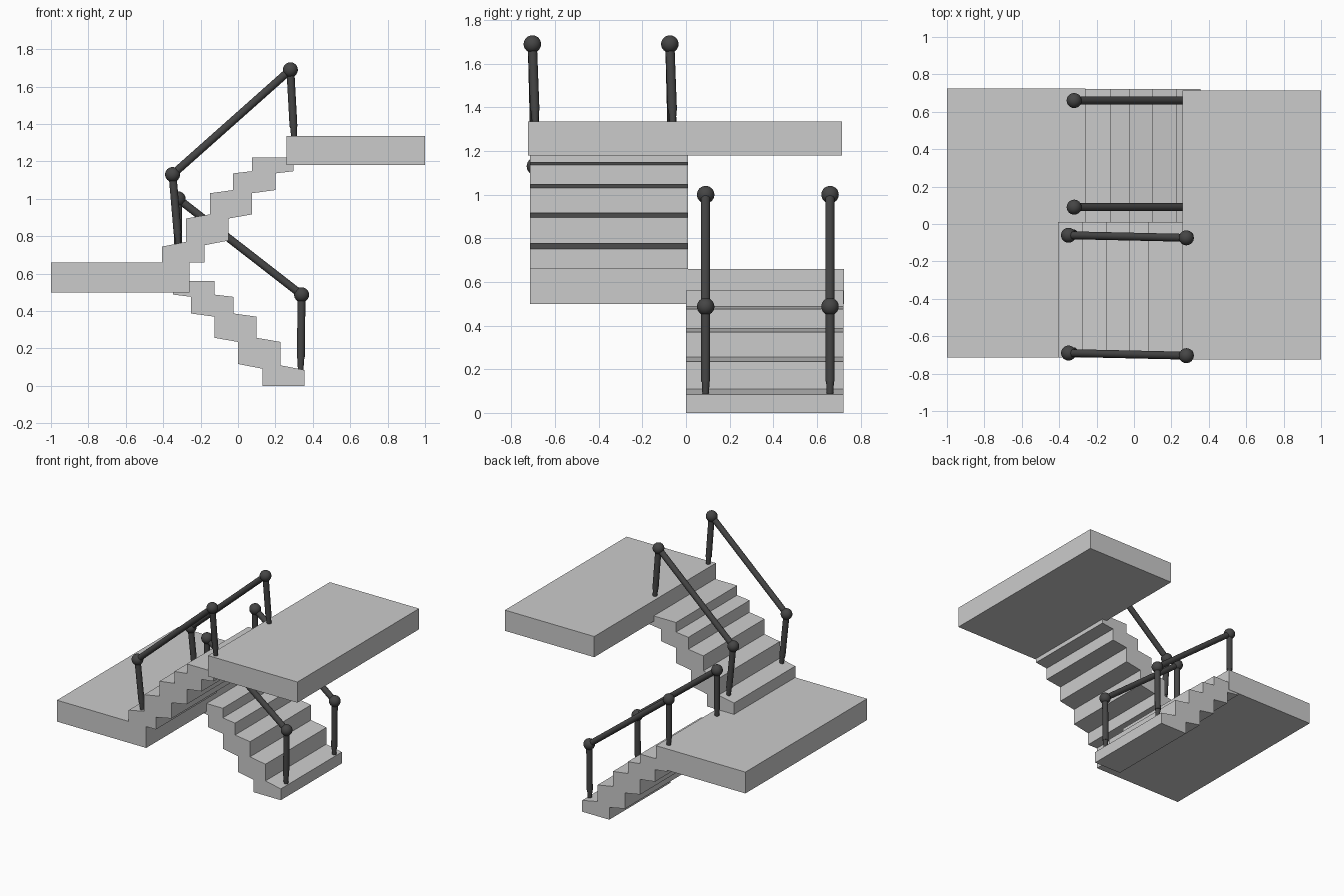
import bpy, bmesh
from mathutils import Vector

if "Cube" in bpy.data.objects:
    bpy.data.objects.remove(bpy.data.objects["Cube"])

dark = bpy.data.materials.new("dark_metal")
dark.diffuse_color = (0.06, 0.06, 0.06, 1)
dark.use_nodes = True
dark.node_tree.nodes["Principled BSDF"].inputs["Base Color"].default_value = dark.diffuse_color


def add_mesh(name, bm):
    bmesh.ops.recalc_face_normals(bm, faces=bm.faces)
    me = bpy.data.meshes.new(name)
    bm.to_mesh(me)
    bm.free()
    ob = bpy.data.objects.new(name, me)
    bpy.context.collection.objects.link(ob)
    return ob


def extrude_profile(name, pts, y0, y1):
    """Extrude an x-z outline from y0 to y1."""
    bm = bmesh.new()
    face = bm.faces.new([bm.verts.new((x, y0, z)) for x, z in pts])
    new = bmesh.ops.extrude_face_region(bm, geom=[face])["geom"]
    bmesh.ops.translate(bm, vec=(0, y1 - y0, 0),
                        verts=[v for v in new if isinstance(v, bmesh.types.BMVert)])
    return add_mesh(name, bm)


def slab(name, x0, x1, y0, y1, z0, z1):
    return extrude_profile(name, [(x0, z0), (x1, z0), (x1, z1), (x0, z1)], y0, y1)


def finish(ob):
    ob.data.materials.append(dark)
    bpy.ops.object.shade_smooth_by_angle()


def rod(name, a, b, r0, r1=None):
    a, b = Vector(a), Vector(b)
    bpy.ops.mesh.primitive_cone_add(vertices=24, radius1=r0, radius2=r1 or r0,
                                    depth=(b - a).length, location=(a + b) / 2,
                                    rotation=(b - a).to_track_quat('Z', 'Y').to_euler())
    ob = bpy.context.object
    ob.name = name
    finish(ob)


def post(name, top, foot):
    top, foot = Vector(top), Vector(foot)
    joint = foot + (top - foot).normalized() * 0.06
    rod(name, joint, top, 0.021)
    rod(name + "_foot", foot, joint, 0.015, 0.018)


def knob(name, p):
    bpy.ops.mesh.primitive_uv_sphere_add(segments=32, ring_count=16, radius=0.04, location=p)
    ob = bpy.context.object
    ob.name = name
    finish(ob)


def handrail(name, low, high, low_foot, high_foot):
    post(name + "_low_post", low, low_foot)
    post(name + "_high_post", high, high_foot)
    rod(name + "_bar", low, high, 0.021)
    knob(name + "_low_knob", low)
    knob(name + "_high_knob", high)


# Landings
slab("middle_landing", -1, -0.26, -0.715, 0.725, 0.50, 0.66)
slab("upper_landing", 0.26, 1, -0.725, 0.715, 1.18, 1.335)

# Stair flights: zigzag with sloping treads, upper one is turned around
zigzag = [(0.355, 0), (0.355, 0.085), (0.227, 0.11), (0.227, 0.235), (0.10, 0.257),
          (0.10, 0.37), (-0.024, 0.387), (-0.024, 0.476), (-0.126, 0.488), (-0.126, 0.56),
          (-0.347, 0.56), (-0.347, 0.488), (-0.25, 0.476), (-0.25, 0.387), (-0.126, 0.37),
          (-0.126, 0.257), (0.0, 0.235), (0.0, 0.117), (0.13, 0.092), (0.13, 0)]
extrude_profile("lower_flight", zigzag, 0.0, 0.722)
extrude_profile("upper_flight", [(-x - 0.05, z + 0.66) for x, z in zigzag], -0.715, 0.01)

# Handrails on both sides of each flight
for side, y in (("inner", 0.09), ("outer", 0.66)):
    handrail("lower_rail_" + side, (0.34, y, 0.487), (-0.32, y, 1.0),
             (0.335, y, 0.085), (-0.32, y, 0.65))
for side, y in (("inner", -0.06), ("outer", -0.69)):
    handrail("upper_rail_" + side, (-0.35, y, 1.13), (0.28, y - 0.014, 1.69),
             (-0.318, y + 0.012, 0.755), (0.30, y, 1.325))
